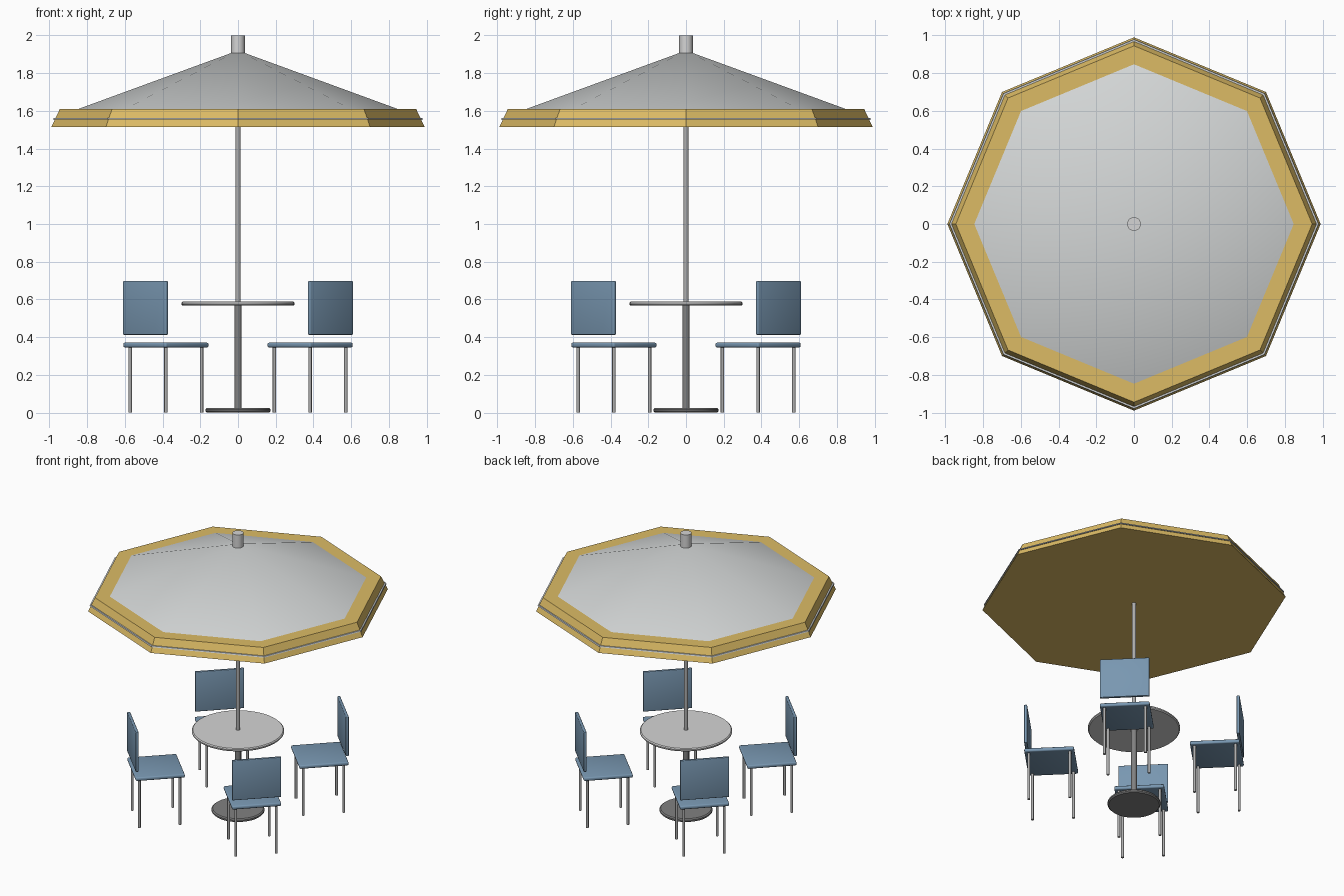
import bpy, bmesh, math
from mathutils import Matrix, Vector

if "Cube" in bpy.data.objects:
    bpy.data.objects.remove(bpy.data.objects["Cube"])


def material(name, rgb):
    m = bpy.data.materials.new(name)
    m.use_nodes = True
    colour = (*rgb, 1)
    m.diffuse_color = colour
    m.node_tree.nodes["Principled BSDF"].inputs["Base Color"].default_value = colour
    return m


yellow = material("yellow canvas", (0.72, 0.5, 0.13))
canvas = material("pale grey canvas", (0.66, 0.68, 0.68))
table_grey = material("light grey table", (0.66, 0.66, 0.66))
steel = material("steel", (0.42, 0.42, 0.42))
dark_steel = material("dark steel", (0.22, 0.22, 0.22))
blue = material("blue plastic", (0.19, 0.31, 0.44))


def finish(name, bm, mat, smooth=True):
    bmesh.ops.recalc_face_normals(bm, faces=bm.faces)
    mesh = bpy.data.meshes.new(name)
    bm.to_mesh(mesh)
    bm.free()
    mesh.materials.append(mat)
    ob = bpy.data.objects.new(name, mesh)
    bpy.context.collection.objects.link(ob)
    if smooth:
        bpy.ops.object.select_all(action="DESELECT")
        ob.select_set(True)
        bpy.context.view_layer.objects.active = ob
        bpy.ops.object.shade_smooth_by_angle(angle=math.radians(35))
    return ob


def lathe(name, profile, sides, mat, smooth=True):
    """Stack rings of (radius, z); closed at both ends."""
    bm = bmesh.new()
    rings = []
    for r, z in profile:
        if r == 0:
            rings.append([bm.verts.new((0, 0, z))] * sides)
        else:
            rings.append([bm.verts.new((r * math.cos(a), r * math.sin(a), z))
                          for a in (math.tau * i / sides for i in range(sides))])
    for low, high in zip(rings, rings[1:]):
        for i in range(sides):
            j = (i + 1) % sides
            quad = [low[i], low[j], high[j], high[i]]
            bm.faces.new(list(dict.fromkeys(quad)))
    for (r, z), ring in ((profile[0], rings[0]), (profile[-1], rings[-1])):
        if r:
            bm.faces.new(ring)
    return finish(name, bm, mat, smooth)


def disc(name, r, low, high, mat):
    """Round plate with a softened rim."""
    b = (high - low) * 0.3
    return lathe(name, [(r - b, low), (r, low + b), (r, high - b), (r - b, high)], 48, mat)


def slab(name, size, centre, turn, bevel, mat):
    bm = bmesh.new()
    bmesh.ops.create_cube(bm, size=1, matrix=Matrix.Diagonal((*size, 1)))
    bmesh.ops.bevel(bm, geom=bm.edges[:], offset=bevel, segments=3,
                    profile=0.5, affect="EDGES")
    bm.transform(turn @ Matrix.Translation(centre))
    return finish(name, bm, mat)


# Umbrella canopy
lathe("canopy_valance", [(0.99, 1.515), (0.945, 1.61)], 8, yellow, False)
lathe("canopy_piping", [(0.981, 1.553), (0.978, 1.561)], 8, canvas, False)
lathe("canopy_roof", [(0.85, 1.609), (0, 1.92)], 8, canvas)

# Pole, finial, table and foot
lathe("finial", [(0.036, 1.9), (0.036, 2)], 32, table_grey)
lathe("upper_pole", [(0.014, 0.57), (0.014, 1.52)], 24, steel)
lathe("lower_pole", [(0.019, 0.01), (0.019, 0.575)], 24, dark_steel)
disc("table_top", 0.3, 0.567, 0.588, table_grey)
disc("foot_plate", 0.172, 0, 0.024, dark_steel)

# Four chairs on the diagonals, each with its back on the outer side
SEAT_RADIUS = 0.541
LEG = 0.134
for n, place in enumerate(("back_left", "back_right", "front_right", "front_left")):
    turn = Matrix.Rotation(math.radians(45 + 90 * n), 4, "Z")
    slab(place + "_chair_seat", (0.325, 0.325, 0.026),
         Vector((SEAT_RADIUS, 0, 0.358)), turn, 0.009, blue)
    slab(place + "_chair_back", (0.02, 0.325, 0.285),
         Vector((SEAT_RADIUS + 0.153, 0, 0.555)), turn, 0.005, blue)
    for i, (sx, sy) in enumerate(((1, 1), (1, -1), (-1, -1), (-1, 1))):
        leg = lathe(f"{place}_chair_leg_{i + 1}", [(0.009, 0), (0.009, 0.35)], 16, steel)
        leg.matrix_world = turn @ Matrix.Translation(
            (SEAT_RADIUS + sx * LEG, sy * LEG, 0))
